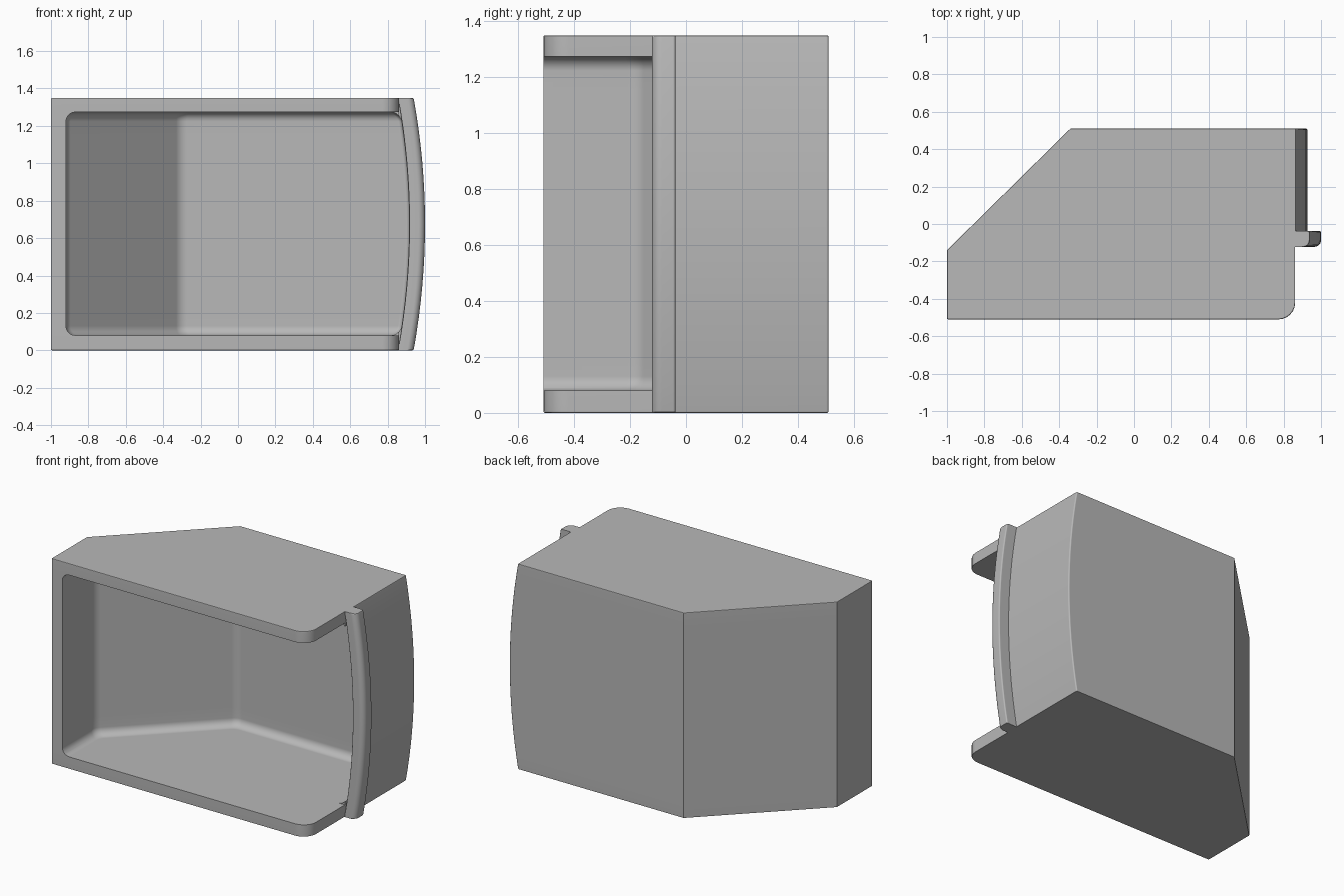
import bpy, bmesh, math
from mathutils import Vector

if "Cube" in bpy.data.objects:
    bpy.data.objects.remove(bpy.data.objects["Cube"])

H = 1.35       # overall height
WALL = 0.08    # thickness of the main walls
THIN = 0.012   # thickness of the bowed right wall

grey = bpy.data.materials.new("plain grey")
grey.diffuse_color = (0.48, 0.48, 0.48, 1)
grey.use_nodes = True
grey.node_tree.nodes["Principled BSDF"].inputs["Base Color"].default_value = grey.diffuse_color


def bow(z):
    """x of the bowed right side at height z"""
    return 0.866 + 0.061 * (1 - ((z - H / 2) / (H / 2)) ** 2)


def rounded(pts, steps=6):
    """pts are (x, y, radius); returns an outline with filleted corners"""
    out = []
    for i, (x, y, r) in enumerate(pts):
        p = Vector((x, y))
        if r == 0:
            out.append(p)
            continue
        a = (Vector(pts[i - 1][:2]) - p).normalized()
        b = (Vector(pts[(i + 1) % len(pts)][:2]) - p).normalized()
        half = a.angle(b) / 2
        c = p + (a + b).normalized() * (r / math.sin(half))
        start = p + a * (r / math.tan(half)) - c
        end = p + b * (r / math.tan(half)) - c
        sweep = math.pi - 2 * half
        for k in range(steps + 1):
            t = k / steps
            out.append(c + (start * math.sin((1 - t) * sweep)
                            + end * math.sin(t * sweep)) / math.sin(sweep))
    return out


def loft(name, profile, slices):
    """stack profile(z, inset) outlines over the (z, inset) slices"""
    bm = bmesh.new()
    rings = [[bm.verts.new((p.x, p.y, z)) for p in rounded(profile(z, d))]
             for z, d in slices]
    n = len(rings[0])
    for lo, hi in zip(rings, rings[1:]):
        for i in range(n):
            j = (i + 1) % n
            bm.faces.new((lo[i], lo[j], hi[j], hi[i]))
    bm.faces.new(rings[0][::-1])
    bm.faces.new(rings[-1])
    bmesh.ops.recalc_face_normals(bm, faces=bm.faces)
    me = bpy.data.meshes.new(name)
    bm.to_mesh(me)
    bm.free()
    me.materials.append(grey)
    ob = bpy.data.objects.new(name, me)
    bpy.context.collection.objects.link(ob)
    return ob


def slices(z0, z1, r, arc=5, mid=16):
    """heights with edges rounded by r at both ends"""
    ends = [(r * (1 - math.cos(a)), r * (1 - math.sin(a)))
            for a in (math.pi / 2 * k / arc for k in range(arc + 1))]
    low = [(z0 + h, d) for h, d in ends]
    mids = [(z0 + r + (z1 - z0 - 2 * r) * k / mid, 0) for k in range(1, mid)]
    return low + mids + [(z1 - h, d) for h, d in reversed(ends)]


def body_profile(z, d):
    k = 0.414 * d
    return [(-1 + d, -0.51 + d, 0.008), (0.862 - d, -0.51 + d, 0.09),
            (0.862 - d, -0.1, 0), (bow(z) - d, -0.1, 0),
            (bow(z) - d, 0.51 - d, 0.008),
            (-0.34 + k, 0.51 - d, 0), (-1 + d, -0.14 - k, 0)]


def cavity_profile(z, d):
    e = d + WALL
    k = 0.414 * e
    return [(-1 + e, -0.7, 0), (1.3, -0.7, 0), (1.3, -0.122, 0),
            (bow(z) - THIN - d, -0.122, 0),
            (bow(z) - THIN - d, 0.51 - e, 0.02),
            (-0.34 + k, 0.51 - e, 0.08), (-1 + e, -0.14 - k, 0.08)]


def lip_profile(z, d):
    x = bow(z)
    return [(x - 0.01, -0.122, 0.008), (x + 0.073 - d, -0.122, 0.035),
            (x + 0.073 - d, -0.038, 0.008), (x - 0.01, -0.038, 0)]


def finish(ob):
    bpy.ops.object.select_all(action='DESELECT')
    bpy.context.view_layer.objects.active = ob
    ob.select_set(True)
    for m in list(ob.modifiers):
        bpy.ops.object.modifier_apply(modifier=m.name)
    bpy.ops.object.shade_smooth_by_angle(angle=math.radians(35))
    wn = ob.modifiers.new("weighted", 'WEIGHTED_NORMAL')
    wn.keep_sharp = True


# Tub: solid outer shape hollowed by the cavity, open to the front
tub = loft("tub", body_profile, slices(0, H, 0.006, arc=2))
cavity = loft("cavity_cutter", cavity_profile, slices(WALL, H - 0.076, 0.05))
cavity.hide_render = True
cut = tub.modifiers.new("hollow", 'BOOLEAN')
cut.operation = 'DIFFERENCE'
cut.solver = 'EXACT'
cut.object = cavity
finish(tub)
bpy.data.objects.remove(cavity)

# Bowed lip along the front edge of the right wall
finish(loft("front_lip", lip_profile, slices(0, H, 0.008, arc=2)))
